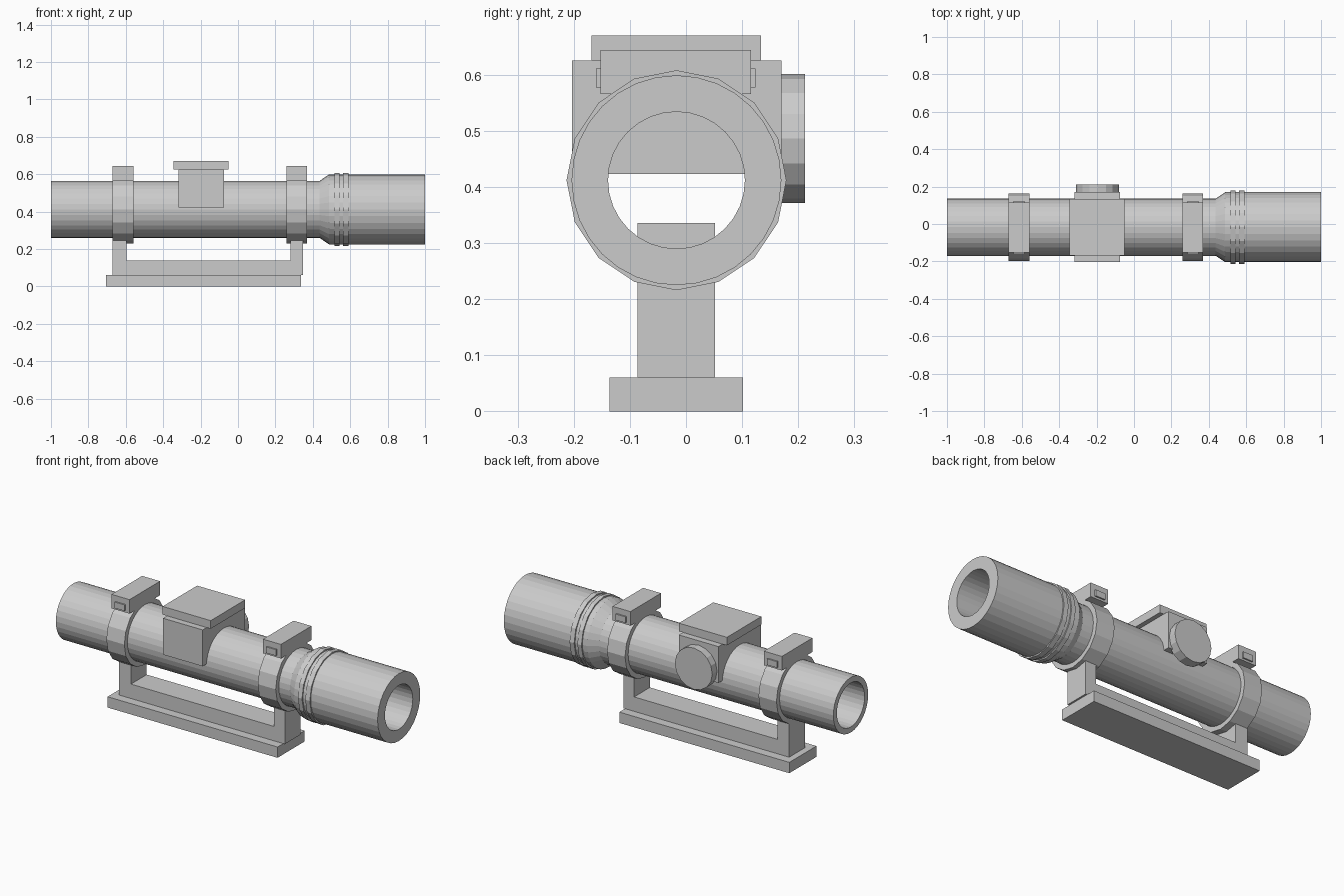
import bpy, bmesh, math

if "Cube" in bpy.data.objects:
    bpy.data.objects.remove(bpy.data.objects["Cube"])

grey = bpy.data.materials.new("plain grey")
grey.diffuse_color = (0.6, 0.6, 0.6, 1)
grey.use_nodes = True
grey.node_tree.nodes["Principled BSDF"].inputs["Base Color"].default_value = grey.diffuse_color

CY, CZ = -0.017, 0.412   # tube axis


def finish(name, bm):
    bmesh.ops.recalc_face_normals(bm, faces=bm.faces)
    me = bpy.data.meshes.new(name)
    bm.to_mesh(me)
    bm.free()
    me.materials.append(grey)
    ob = bpy.data.objects.new(name, me)
    bpy.context.collection.objects.link(ob)
    return ob


def box(name, x, y, z):
    bm = bmesh.new()
    bmesh.ops.create_cube(bm, size=1)
    for v in bm.verts:
        v.co = [lo + (c + 0.5) * (hi - lo) for c, (lo, hi) in zip(v.co, (x, y, z))]
    return finish(name, bm)


def lathe(name, profile, sides):
    """Turn a closed (x, radius) profile around the tube axis."""
    bm = bmesh.new()
    loops = []
    for i in range(sides):
        a = 2 * math.pi * i / sides
        loops.append([bm.verts.new((x, CY + r * math.sin(a), CZ + r * math.cos(a)))
                      for x, r in profile])
    n = len(profile)
    for i in range(sides):
        a, b = loops[i], loops[(i + 1) % sides]
        for j in range(n):
            k = (j + 1) % n
            bm.faces.new((a[j], a[k], b[k], b[j]))
    return finish(name, bm)


def band(name, x0, x1, inner, outer):
    return lathe(name, [(x0, inner), (x0, outer), (x1, outer), (x1, inner)], 16)


def extrude_y(name, points, y0, y1):
    """Extrude an x-z outline along y."""
    bm = bmesh.new()
    face = bm.faces.new([bm.verts.new((x, y0, z)) for x, z in points])
    new = bmesh.ops.extrude_face_region(bm, geom=[face])["geom"]
    verts = [g for g in new if isinstance(g, bmesh.types.BMVert)]
    bmesh.ops.translate(bm, verts=verts, vec=(0, y1 - y0, 0))
    return finish(name, bm)


# Hollow sight tube with its wider front end
lathe("sight_tube", [(-1, 0.122), (-1, 0.153), (0.437, 0.153), (0.487, 0.187),
                     (1, 0.187), (1, 0.122)], 32)

# Raised grip rings on the wide end
for i, (x0, x1) in enumerate([(0.517, 0.542), (0.562, 0.59)]):
    band(f"grip_ring_{i + 1}", x0, x1, 0.18, 0.196)

# Two clamps: ring, top block and through bolt
for side, x in (("rear", -0.615), ("front", 0.315)):
    band(f"{side}_clamp_ring", x - 0.055, x + 0.055, 0.14, 0.181)
    box(f"{side}_clamp_block", (x - 0.055, x + 0.055), (-0.152, 0.116), (0.566, 0.644))
    box(f"{side}_clamp_bolt", (x - 0.03, x + 0.03), (-0.16, 0.124), (0.577, 0.611))

# Turret housing, cap and side knob
box("turret_housing", (-0.318, -0.075), (-0.203, 0.17), (0.423, 0.625))
box("turret_cap", (-0.345, -0.05), (-0.168, 0.134), (0.625, 0.67))
knob = [(-0.195 + 0.115 * math.cos(math.pi * i / 8), 0.486 + 0.115 * math.sin(math.pi * i / 8))
        for i in range(16)]
extrude_y("side_knob", knob, 0.16, 0.212)

# U-shaped mount whose posts reach into the tube, on a base plate
extrude_y("mount_bracket", [(-0.67, 0.06), (0.348, 0.06), (0.348, 0.336), (0.282, 0.336),
                            (0.282, 0.14), (-0.597, 0.14), (-0.597, 0.336), (-0.67, 0.336)],
          -0.086, 0.052)
box("base_plate", (-0.706, 0.338), (-0.136, 0.102), (0, 0.06))
